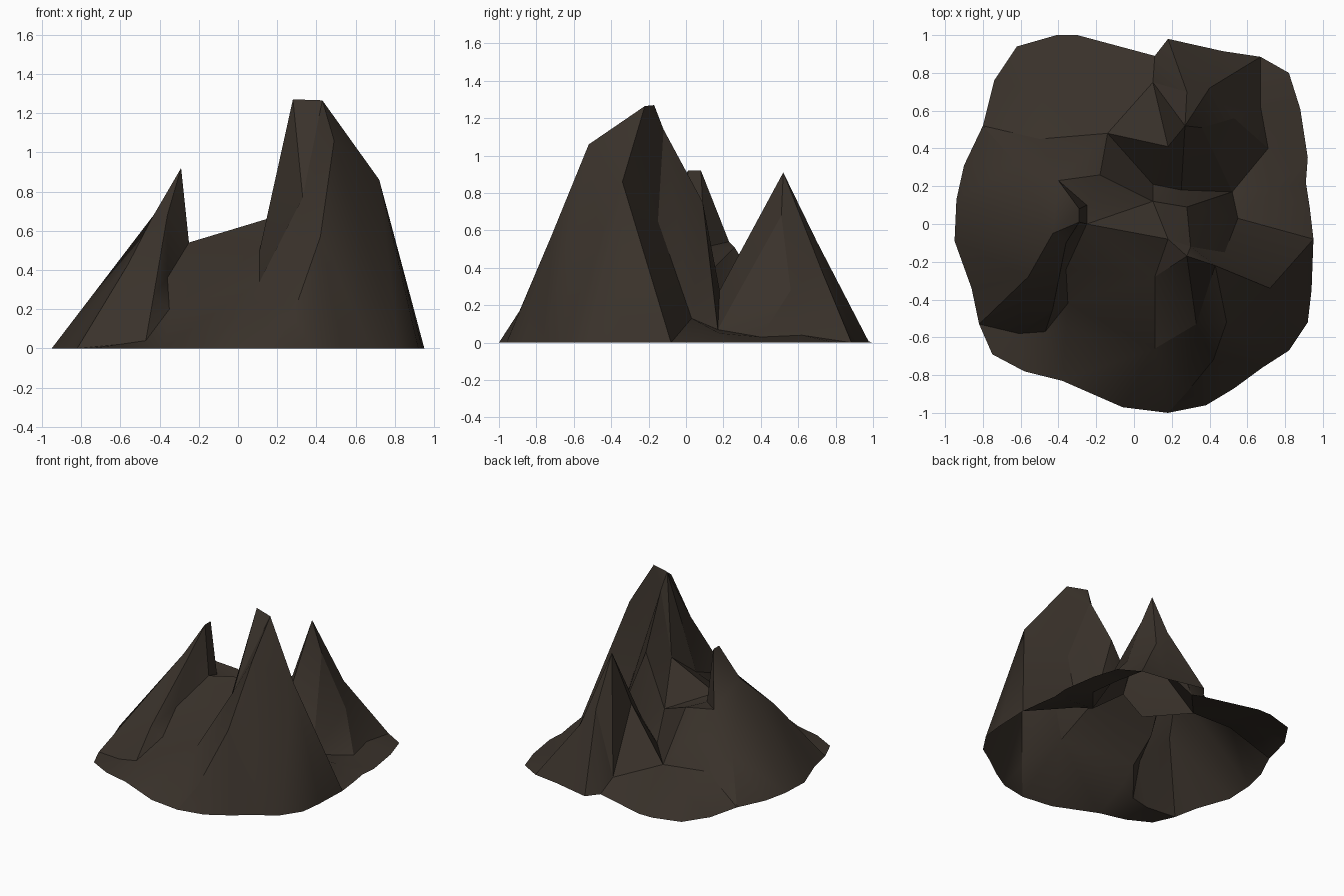
import bpy, bmesh
from mathutils import Vector
from mathutils.geometry import delaunay_2d_cdt

points, heights, edges = [], [], []


def add(x, y, z):
    """Return the index of a survey point, reusing an existing one."""
    for i, p in enumerate(points):
        if (p - Vector((x, y))).length < 0.004:
            return i
    points.append(Vector((x, y)))
    heights.append(z)
    return len(points) - 1


def crest(*chain):
    """A fold line of the terrain: ridge, cliff or gully."""
    ids = [add(*p) for p in chain]
    edges.extend(zip(ids, ids[1:]))


# foot of the mountain, on the ground
rim = [(-.62, .94), (-.41, 1), (-.3, 1), (.11, .89), (.18, .98), (.47, .915),
       (.67, .885), (.82, .8), (.88, .61), (.92, .35), (.91, .22), (.93, .09),
       (.95, -.08), (.94, -.35), (.92, -.52), (.82, -.67), (.68, -.76),
       (.53, -.87), (.38, -.96), (.18, -1), (-.06, -.97), (-.38, -.83),
       (-.58, -.78), (-.75, -.69), (-.82, -.53), (-.86, -.34), (-.95, -.09),
       (-.94, .13), (-.9, .31), (-.8, .52), (-.74, .76)]
rim_ids = [add(x, y, 0) for x, y in rim]
edges.extend(zip(rim_ids, rim_ids[1:] + rim_ids[:1]))

# main peak, its east spur and its north shoulder
crest((.28, -.17, 1.27), (.43, -.22, 1.265), (.49, -.52, 1.06),
      (.42, -.72, .57), (.28, -.89, .17))
crest((.28, -.17, 1.27), (.33, -.53, .77), (.28, -.89, .17))
crest((.33, -.53, .77), (.49, -.52, 1.06))
crest((.43, -.22, 1.265), (.72, -.34, .86), (.94, -.35, 0))
crest((.28, -.17, 1.27), (.30, -.12, 1.14), (.28, .09, .75), (.10, .12, .37))
crest((.43, -.22, 1.265), (.48, -.15, .65), (.55, .03, .13))
crest((.28, -.17, 1.27), (.18, -.08, .67), (.11, -.28, .5), (.11, -.66, .34))

# saddle and left peak with the gully in front of it
crest((-.25, 0, .54), (.18, -.08, .67))
crest((-.43, -.05, .68), (-.29, .01, .92), (-.29, .08, .92), (-.4, .23, .54))
crest((-.29, .01, .92), (-.36, -.1, .68), (-.43, -.45, .27))
crest((-.25, 0, .54), (-.36, -.24, .36), (-.35, -.42, .2),
      (-.47, -.57, .04), (-.61, -.58, .02))
add(-.36, -.55, .1)
add(-.56, -.28, .43)
add(-.25, .1, .51)

# crater shelf and the low basin at the back
crest((-.4, .23, .54), (-.18, .26, .51), (.10, .12, .37), (.10, .21, .14))
crest((-.18, .26, .51), (-.14, .48, .14), (.1, .75, .08), (.11, .89, 0))
crest((-.14, .48, .14), (.18, .41, .5), (.1, .75, .08))
crest((.10, .21, .14), (-.14, .48, .14), (-.5, .45, .17), (-.48, .69, .09))
add(-.62, .32, .28)

# canyon on the right
crest((.10, .21, .14), (.25, .18, .28), (.52, .17, .07), (.55, .03, .13),
      (.93, .09, 0))

# back peak with a flat apron at its foot
crest((.10, .21, .14), (.18, .41, .5), (.27, .52, .91), (.36, .51, .68),
      (.53, .56, .28), (.67, .62, .04))
crest((.25, .18, .28), (.27, .52, .91), (.28, .7, .54), (.18, .98, 0))
crest((.27, .52, .91), (.40, .72, .4), (.47, .915, 0))
crest((.67, .885, 0), (.67, .62, .04), (.71, .4, .03), (.74, .18, .05),
      (.52, .17, .07))

# skin stretched over all fold lines, open underneath
co, _, faces, origin, _, _ = delaunay_2d_cdt(points, edges, [rim_ids], 1, 1e-5)
bm = bmesh.new()
verts = []
for p, src in zip(co, origin):
    if src:
        z = heights[src[0]]
    else:
        z = heights[min(range(len(points)), key=lambda i: (points[i] - p).length)]
    verts.append(bm.verts.new((p.x, p.y, z)))
for f in faces:
    bm.faces.new([verts[i] for i in f])
for f in bm.faces:
    f.normal_update()
    if f.normal.z < 0:
        f.normal_flip()
mesh = bpy.data.meshes.new("mountain")
bm.to_mesh(mesh)
bm.free()
mountain = bpy.data.objects.new("mountain", mesh)
bpy.context.collection.objects.link(mountain)

rock = bpy.data.materials.new("dark brown rock")
rock.diffuse_color = (0.042, 0.032, 0.024, 1)
mesh.materials.append(rock)

bpy.context.view_layer.objects.active = mountain
mountain.select_set(True)
bpy.ops.object.shade_smooth_by_angle(angle=0.5)
